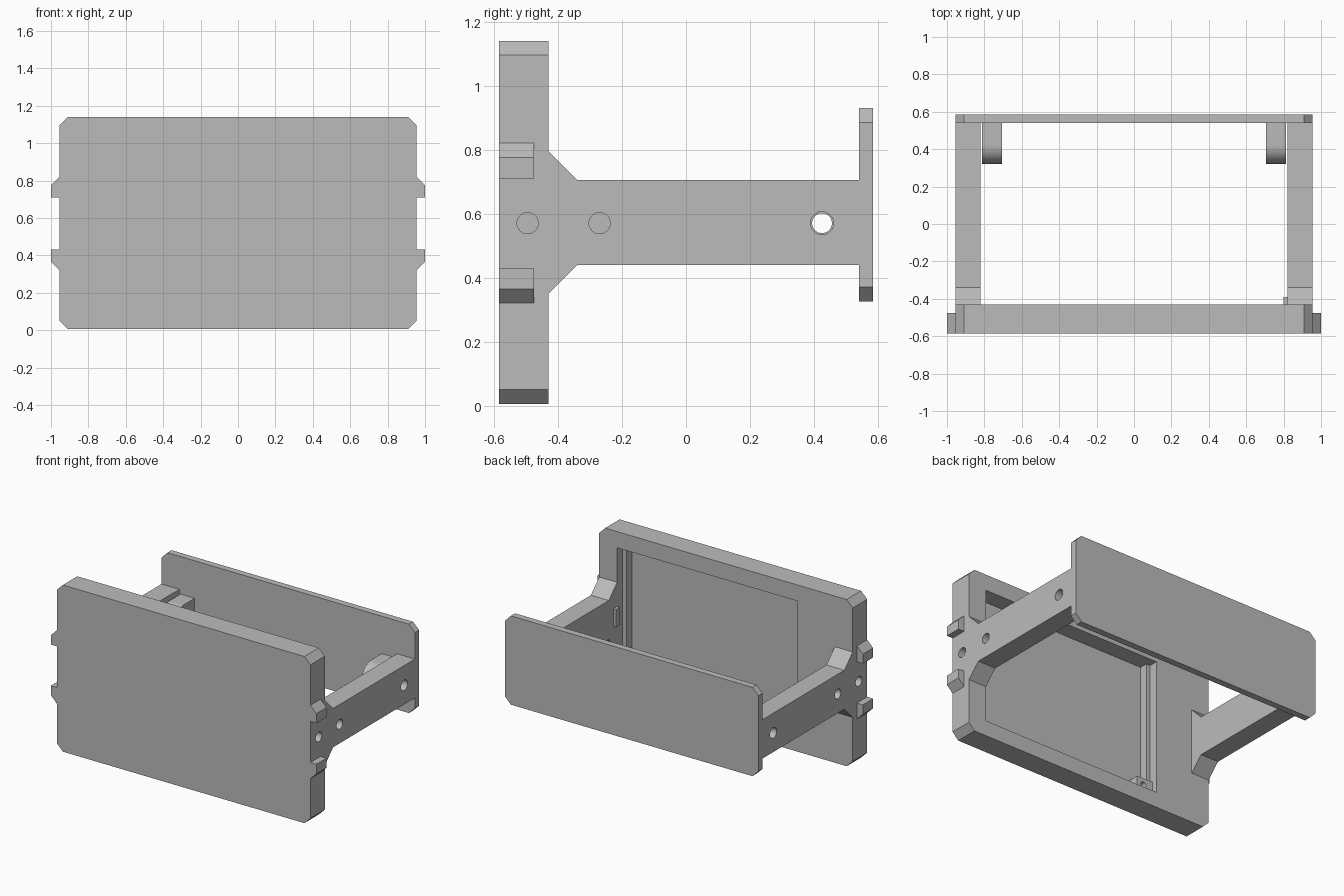
import bpy, bmesh, math
from mathutils import Vector

cube = bpy.data.objects.get("Cube")
if cube:
    bpy.data.objects.remove(cube, do_unlink=True)

grey = bpy.data.materials.new("plain grey")
grey.use_nodes = True
colour = (0.5, 0.5, 0.5, 1)
grey.diffuse_color = colour
grey.node_tree.nodes["Principled BSDF"].inputs["Base Color"].default_value = colour

HOLE_Z = 0.57
PIVOT_Y = 0.425


def prism(name, outline, start, end, axis):
    """Extrude an outline: (x, z) along y, or (y, z) along x."""
    bm = bmesh.new()
    place = (lambda a, b, d: (a, d, b)) if axis == "y" else (lambda a, b, d: (d, a, b))
    face = bm.faces.new([bm.verts.new(place(a, b, start)) for a, b in outline])
    out = bmesh.ops.extrude_face_region(bm, geom=[face])
    move = Vector(place(0, 0, end - start))
    bmesh.ops.translate(bm, vec=move, verts=[v for v in out["geom"] if isinstance(v, bmesh.types.BMVert)])
    bmesh.ops.recalc_face_normals(bm, faces=bm.faces)
    mesh = bpy.data.meshes.new(name)
    bm.to_mesh(mesh)
    bm.free()
    mesh.materials.append(grey)
    obj = bpy.data.objects.new(name, mesh)
    bpy.context.collection.objects.link(obj)
    return obj


def rect(a0, a1, b0, b1):
    return [(a0, b0), (a1, b0), (a1, b1), (a0, b1)]


def chamfered(w, z0, z1, c=0.045):
    return [(-w + c, z0), (w - c, z0), (w, z0 + c), (w, z1 - c),
            (w - c, z1), (-w + c, z1), (-w, z1 - c), (-w, z0 + c)]


def circle(y, z, r, n=32):
    return [(y + r * math.cos(i * math.tau / n), z + r * math.sin(i * math.tau / n)) for i in range(n)]


def cut(obj, cutter):
    cutter.hide_render = True
    cutter.hide_viewport = True
    cutter.display_type = "WIRE"
    mod = obj.modifiers.new(cutter.name, "BOOLEAN")
    mod.operation = "DIFFERENCE"
    mod.solver = "EXACT"
    mod.object = cutter


# Front panel with a stepped recess in its back
front = prism("front_panel", chamfered(0.955, 0.005, 1.14), -0.585, -0.43, "y")
cut(front, prism("recess_cutter", rect(-0.54, 0.82, 0.11, 1.03), -0.49, -0.40, "y"))
cut(front, prism("deep_recess_cutter", rect(-0.51, 0.79, 0.11, 1.03), -0.545, -0.45, "y"))

# Corner screw block inside the recess
block = prism("screw_block", rect(-0.545, -0.42, 0.105, 0.20), -0.55, -0.47, "y")
cut(block, prism("screw_hole_cutter", circle(-0.47, 0.155, 0.02), -0.53, -0.45, "y"))

# Rear panel
prism("rear_panel", chamfered(0.955, 0.325, 0.93), 0.54, 0.585, "y")

# Small catch on the inside of the left arm
prism("catch", [(-0.43, 0.51), (-0.39, 0.51), (-0.39, 0.63), (-0.43, 0.63)], 0.80, 0.825, "x")

arm_outline = [(-0.43, 0.35), (-0.34, 0.44), (0.54, 0.44),
               (0.54, 0.705), (-0.34, 0.705), (-0.43, 0.795)]
# Rounded pivot tab: straight at the rear panel, half round at the front
R = 0.105
tab_outline = [(0.54, HOLE_Z + R)] + [
    (PIVOT_Y + R * math.cos(t), HOLE_Z + R * math.sin(t))
    for t in (math.pi * (0.5 + i / 24) for i in range(25))] + [(0.54, HOLE_Z - R)]

for s, side in ((1, "left"), (-1, "right")):
    # Flared side arm with a through pivot hole and a blind hole
    arm = prism(side + "_arm", arm_outline, 0.82 * s, 0.955 * s, "x")
    cut(arm, prism(side + "_pivot_cutter", circle(PIVOT_Y, HOLE_Z, 0.036), 0.815 * s, s, "x"))
    cut(arm, prism(side + "_arm_hole_cutter", circle(-0.27, HOLE_Z, 0.033), 0.86 * s, s, "x"))
    cut(front, prism(side + "_panel_hole_cutter", circle(-0.495, HOLE_Z, 0.033), 0.86 * s, s, "x"))

    # Pivot tab beside the arm
    tab = prism(side + "_pivot_tab", tab_outline, 0.705 * s, 0.812 * s, "x")
    for p in tab.data.polygons:
        p.use_smooth = abs(p.normal.x) < 0.5 and p.normal.y < -0.01
    tab.data.set_sharp_from_angle(angle=math.radians(30))
    cut(tab, prism(side + "_tab_hole_cutter", circle(PIVOT_Y, HOLE_Z, 0.031), 0.69 * s, 0.83 * s, "x"))

    # Pair of sloped lugs on the panel edge
    for up, where in ((1, "upper"), (-1, "lower")):
        lug = [(x * s, HOLE_Z + up * z) for x, z in
               ((0.95, 0.14), (1.0, 0.14), (1.0, 0.205), (0.955, 0.25), (0.95, 0.25))]
        prism(f"{side}_{where}_lug", lug, -0.585, -0.475, "y")
